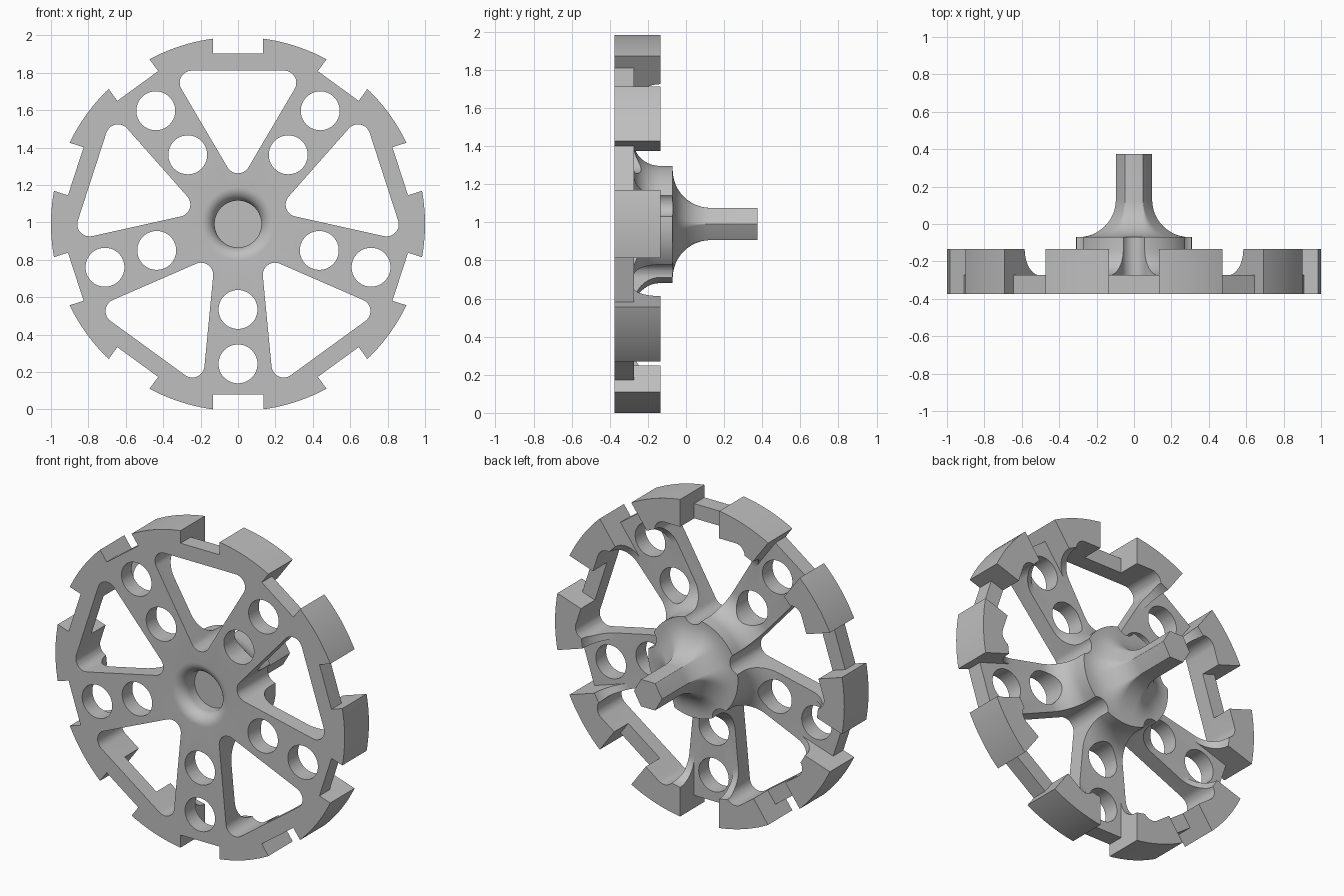
import bpy, bmesh
from math import sin, cos, tan, radians, pi
from mathutils import Matrix, Vector

cube = bpy.data.objects.get("Cube")
if cube:
    bpy.data.objects.remove(cube, do_unlink=True)

grey = bpy.data.materials.new("light_grey")
grey.use_nodes = True
colour = (0.52, 0.52, 0.52, 1)
grey.diffuse_color = colour
grey.node_tree.nodes["Principled BSDF"].inputs["Base Color"].default_value = colour

FRONT, PLATE, TOOTH, HUB, BACK = -0.375, -0.275, -0.135, -0.07, 0.375
CENTRE_Z = 0.991


def arc(cx, cy, r, a0, a1, n=10):
    """Points on a circle arc, angles in degrees."""
    steps = [radians(a0 + (a1 - a0) * i / n) for i in range(n + 1)]
    return [(cx + r * cos(a), cy + r * sin(a)) for a in steps]


def finish(bm, name, collection=None):
    bmesh.ops.recalc_face_normals(bm, faces=bm.faces)
    mesh = bpy.data.meshes.new(name)
    bm.to_mesh(mesh)
    bm.free()
    mesh.materials.append(grey)
    obj = bpy.data.objects.new(name, mesh)
    (collection or bpy.context.scene.collection).objects.link(obj)
    return obj


def loft(rings, name, collection=None, turn=0):
    """Skin a list of equal point rings, cap both ends, turn about the axle."""
    bm = bmesh.new()
    loops = [[bm.verts.new(p) for p in ring] for ring in rings]
    n = len(loops[0])
    for a, b in zip(loops, loops[1:]):
        for i in range(n):
            j = (i + 1) % n
            bm.faces.new((a[i], a[j], b[j], b[i]))
    bm.faces.new(loops[0])
    bm.faces.new(loops[-1])
    bm.transform(Matrix.Rotation(radians(turn), 4, "Y"))
    return finish(bm, name, collection)


def prism(points, y0, y1, name, collection, turn):
    return loft([[(x, y, z) for x, z in points] for y in (y0, y1)],
                name, collection, turn)


# Wheel body: turned profile with front recess, rim and hub fillets
profile = [(0, -0.25), (0.125, -0.25)]
profile += arc(0.195, FRONT + 0.07, 0.07, 180, 270)
profile += [(1, FRONT), (1, TOOTH)]
profile += arc(0.68, TOOTH, 0.14, 0, -90)
profile += arc(0.45, TOOTH, 0.14, 270, 180)
profile += [(0.31, HUB), (0, HUB)]
bm = bmesh.new()
verts = [bm.verts.new((r, y, 0)) for r, y in profile]
edges = [bm.edges.new(pair) for pair in zip(verts, verts[1:])]
bmesh.ops.spin(bm, geom=verts + edges, axis=(0, 1, 0), cent=(0, 0, 0),
               angle=2 * pi, steps=120, use_merge=True)
bmesh.ops.remove_doubles(bm, verts=bm.verts, dist=0.0001)
wheel = finish(bm, "spoked_wheel")


# Hexagonal shaft flaring into the hub
def hexagon(offset, y):
    ring = []
    for k in range(6):
        a = 60 * k
        ring += arc(0.095 * cos(radians(a)), 0.095 * sin(radians(a)),
                    offset, a - 30, a + 30, 6)
    return [(x, y, z) for x, z in ring]


sections = [hexagon(0.2, -0.12)]
for i in range(13):
    a = radians(90 - 7.5 * i)
    sections.append(hexagon(0.202 - 0.2 * cos(a), 0.13 - 0.2 * sin(a)))
sections.append(hexagon(0.002, BACK))
shaft = loft(sections, "hex_shaft")

# Cutters: windows, spoke holes and rim notches
cutters = bpy.data.collections.new("cutters")
bpy.context.scene.collection.children.link(cutters)
half, rad, top = 30.5, 0.065, 0.82
apex = 0.208 + rad / sin(radians(half))
side = (top - rad - apex) * tan(radians(half))
window = arc(0, apex, rad, 180 + half, 360 - half)
window += arc(side, top - rad, rad, -half, 90)
window += arc(-side, top - rad, rad, 90, 180 + half)
notch = [(0.6, PLATE + 0.001), (0.6, 0), (1.1, 0), (1.1, -0.5),
         (0.912, -0.5), (0.912, PLATE + 0.001)]
for k in range(5):
    prism(window, -0.5, 0.1, "window_cutter", cutters, 72 * k)
    for r in (0.457, 0.748):
        prism(arc(0, r, 0.104, 0, 352.5, 47), -0.5, 0.1,
              "hole_cutter", cutters, 72 * k + 36)
for k in range(10):
    loft([[(x, y, r) for r, y in notch] for x in (-0.135, 0.135)],
         "notch_cutter", cutters, 36 * k)

# Join the shaft, then cut every opening one after another
for tool, mode in [(shaft, "UNION")] + [(c, "DIFFERENCE") for c in cutters.objects]:
    tool.hide_render = True
    mod = wheel.modifiers.new(tool.name, "BOOLEAN")
    mod.operation, mod.solver, mod.object = mode, "EXACT", tool
bpy.context.view_layer.update()
result = wheel.evaluated_get(bpy.context.evaluated_depsgraph_get())
mesh = bpy.data.meshes.new_from_object(result)
wheel.modifiers.clear()
wheel.data = mesh
for tool in [shaft] + list(cutters.objects):
    bpy.data.objects.remove(tool, do_unlink=True)
bpy.data.collections.remove(cutters)

# Place the wheel and shade it
mesh.transform(Matrix.Translation(Vector((0, 0, CENTRE_Z))))
bpy.ops.object.select_all(action="DESELECT")
wheel.select_set(True)
bpy.context.view_layer.objects.active = wheel
bpy.ops.object.shade_smooth_by_angle(angle=radians(30))
